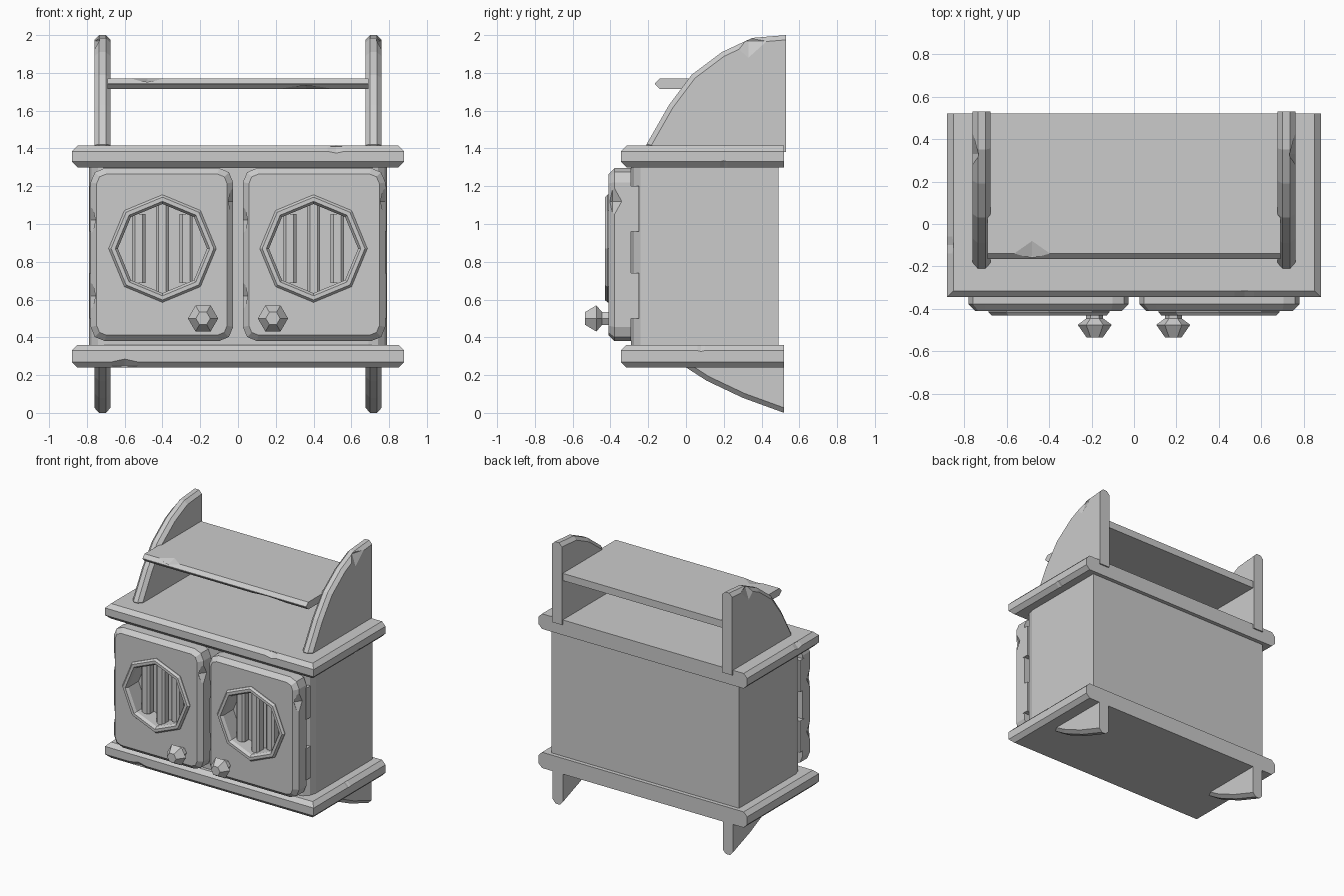
import bpy, bmesh
from math import sin, cos, pi
from mathutils import Vector

if "Cube" in bpy.data.objects:
    bpy.data.objects.remove(bpy.data.objects["Cube"])

grey = bpy.data.materials.new("plain grey")
grey.use_nodes = True
colour = (0.6, 0.6, 0.6, 1)
grey.diffuse_color = colour
grey.node_tree.nodes["Principled BSDF"].inputs["Base Color"].default_value = colour


def finish(name, bm):
    bmesh.ops.recalc_face_normals(bm, faces=bm.faces)
    mesh = bpy.data.meshes.new(name)
    bm.to_mesh(mesh)
    bm.free()
    mesh.materials.append(grey)
    obj = bpy.data.objects.new(name, mesh)
    bpy.context.collection.objects.link(obj)
    return obj


def prism(name, outline, axis, start, end, bevel=0, pick=None, segments=1):
    """Extrude a 2D outline along an axis, then bevel the edges chosen by pick(a, b)."""
    bm = bmesh.new()

    def place(p, d):
        v = list(p)
        v.insert(axis, d)
        return bm.verts.new(v)
    face = bm.faces.new([place(p, start) for p in outline])
    new = bmesh.ops.extrude_face_region(bm, geom=[face])["geom"]
    shift = Vector()
    shift[axis] = end - start
    bmesh.ops.translate(bm, verts=[g for g in new if isinstance(g, bmesh.types.BMVert)], vec=shift)
    if bevel:
        edges = [e for e in bm.edges if pick(e.verts[0].co, e.verts[1].co)]
        bmesh.ops.bevel(bm, geom=edges, offset=bevel, offset_type='OFFSET', segments=segments,
                        profile=0.5, affect='EDGES', clamp_overlap=True)
    return finish(name, bm)


def box(name, x, y, z, **kw):
    return prism(name, [(x[0], y[0]), (x[1], y[0]), (x[1], y[1]), (x[0], y[1])], 2, *z, **kw)


def lathe(name, profile, sides, cx, cz, closed=False):
    """Turn (radius, y) points around a y-directed axis."""
    bm = bmesh.new()
    rings = [[bm.verts.new((cx + r * cos(2 * pi * i / sides), y, cz + r * sin(2 * pi * i / sides)))
              for i in range(sides)] for r, y in profile]
    pairs = list(zip(rings, rings[1:]))
    if closed:
        pairs.append((rings[-1], rings[0]))
    else:
        bm.faces.new(rings[0])
        bm.faces.new(rings[-1])
    for a, b in pairs:
        for i in range(sides):
            j = (i + 1) % sides
            bm.faces.new((a[i], a[j], b[j], b[i]))
    return finish(name, bm)


def cut(obj, cutter):
    mod = obj.modifiers.new("cut", 'BOOLEAN')
    mod.operation = 'DIFFERENCE'
    mod.solver = 'EXACT'
    mod.object = cutter
    bpy.context.view_layer.objects.active = obj
    bpy.ops.object.modifier_apply(modifier=mod.name)
    bpy.data.objects.remove(cutter)


def chip(obj, centre, size):
    """Nick an edge with a stretched octahedron."""
    bm = bmesh.new()
    bmesh.ops.create_uvsphere(bm, u_segments=4, v_segments=2, radius=1)
    for v in bm.verts:
        v.co = Vector(centre) + v.co * Vector(size)
    cut(obj, finish("chip_cutter", bm))


def not_back(limit):
    return lambda a, b: not (a.y > limit and b.y > limit)


# Cabinet body with rounded front corners
box("cabinet_body", (-0.79, 0.79), (-0.29, 0.49), (0.33, 1.33), bevel=0.1, segments=3,
    pick=lambda a, b: a.y < 0 and b.y < 0 and abs(a.z - b.z) > 0.5)

# Bottom and top boards, chamfered on the front and sides
for name, z, nicks in (
        ("bottom_board", (0.24, 0.36), [(-0.6, -0.345, 0.25), (0.88, 0.08, 0.36)]),
        ("top_board", (1.3, 1.415), [(0.52, -0.345, 1.41), (0.88, 0.2, 1.3), (-0.88, -0.1, 1.41)])):
    board = box(name, (-0.88, 0.88), (-0.345, 0.52), z, bevel=0.03,
                pick=lambda a, b: not (a.y > 0.4 and b.y > 0.4) and abs(a.z - b.z) < 0.01)
    for n in nicks:
        along_side = abs(n[0]) > 0.8
        chip(board, n, (0.035, 0.14, 0.035) if along_side else (0.16, 0.035, 0.035))

# Shelf
shelf = box("shelf", (-0.69, 0.69), (-0.165, 0.52), (1.715, 1.77), bevel=0.026,
            pick=lambda a, b: a.y < 0 and b.y < 0 and abs(a.z - b.z) < 0.01)
chip(shelf, (-0.48, -0.15, 1.77), (0.1, 0.07, 0.02))
chip(shelf, (0.36, -0.15, 1.715), (0.18, 0.05, 0.02))

bracket = [(0.53, 1.38), (-0.19, 1.38), (-0.21, 1.42), (-0.09, 1.63), (0.03, 1.79),
           (0.19, 1.91), (0.35, 1.985), (0.53, 2.0)]
foot = [(0.52, 0.26), (-0.03, 0.26), (0.11, 0.17), (0.3, 0.08), (0.52, 0.0)]


def curved_edge(a, b):
    return abs(a.x - b.x) < 0.01 and not (a.y > 0.5 and b.y > 0.5) and abs(a.z - b.z) > 0.005


for side, s in (("right", -1), ("left", 1)):
    # Curved brackets and feet
    upper = prism(side + "_bracket", bracket, 0, s * 0.675, s * 0.76, bevel=0.025, pick=curved_edge)
    chip(upper, (s * 0.76, 0.33, 1.97), (0.03, 0.1, 0.09))
    prism(side + "_foot", foot, 0, s * 0.675, s * 0.76, bevel=0.025, pick=curved_edge)

    # Door with clipped corners and a chamfered front rim
    cx, cz, hw, hh = s * 0.403, 0.838, 0.377, 0.458
    c, d = 0.075, 0.022
    quarter = [(hw, hh - c), (hw - d, hh - d), (hw - c, hh)]
    loop = quarter + [(-x, z) for x, z in quarter[::-1]]
    loop += [(-x, -z) for x, z in loop]
    door = prism(side + "_door", [(cx + x, cz + z) for x, z in loop], 1, -0.29, -0.41, bevel=0.032,
                 pick=lambda a, b: a.y < -0.4 and b.y < -0.4)
    wx, wz = s * 0.4, 0.87
    cut(door, lathe("window_cutter", [(0.25, -0.5), (0.25, -0.2)], 8, wx, wz))
    for n in ((cx + hw, -0.39, 1.12), (cx - hw, -0.39, 1.02), (cx - hw, -0.39, 0.62)):
        chip(door, n, (0.035, 0.05, 0.09))

    # Octagonal window frame and its bars
    lathe(side + "_window_frame", [(0.285, -0.39), (0.285, -0.415), (0.272, -0.43), (0.25, -0.43),
                                   (0.236, -0.41), (0.236, -0.29), (0.256, -0.29), (0.256, -0.39)],
          8, wx, wz, closed=True)
    for i, off in enumerate((-0.125, 0.0, 0.125)):
        x = wx + off
        half = 0.235 - abs(off) * 0.42
        box(f"{side}_window_bar_{i + 1}", (x - 0.035, x + 0.035), (-0.375, -0.315),
            (wz - half, wz + half), bevel=0.015,
            pick=lambda a, b: a.y < -0.36 and b.y < -0.36 and abs(a.z - b.z) > 0.1)

    # Faceted knob
    lathe(side + "_knob", [(0.04, -0.4), (0.04, -0.445), (0.08, -0.475), (0.038, -0.535)],
          6, s * 0.185, 0.5)

    # Hinges
    for label, z in (("upper", 0.96), ("lower", 0.5)):
        box(f"{side}_{label}_hinge", (s * 0.7, s * 0.785), (-0.3, -0.25), (z, z + 0.24))
